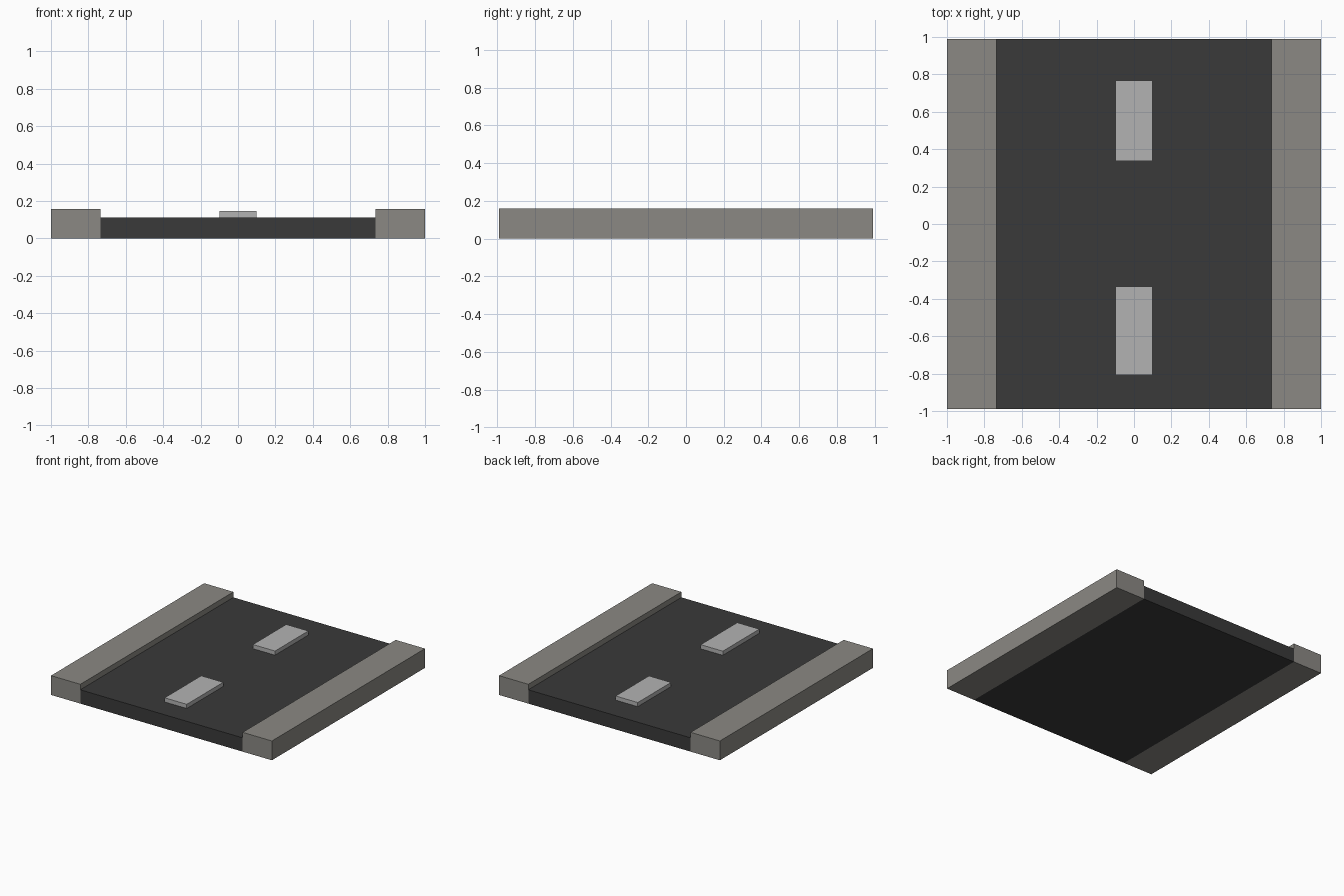
import bpy

if "Cube" in bpy.data.objects:
    bpy.data.objects.remove(bpy.data.objects["Cube"])


def material(name, rgb):
    mat = bpy.data.materials.new(name)
    mat.diffuse_color = (*rgb, 1.0)
    mat.use_nodes = True
    mat.node_tree.nodes["Principled BSDF"].inputs["Base Color"].default_value = mat.diffuse_color
    return mat


def box(name, x, y, z, mat):
    """Box from (min, max) ranges on each axis."""
    bpy.ops.mesh.primitive_cube_add(size=1)
    ob = bpy.context.object
    ob.name = name
    ob.location = [(a + b) / 2 for a, b in (x, y, z)]
    ob.scale = [b - a for a, b in (x, y, z)]
    bpy.ops.object.transform_apply(location=True, rotation=False, scale=True)
    ob.data.materials.append(mat)
    return ob


asphalt = material("asphalt", (0.042, 0.042, 0.042))
concrete = material("concrete", (0.258, 0.25, 0.23))
paint = material("paint", (0.45, 0.45, 0.45))

HALF_LENGTH = 0.99
ROAD_EDGE = 0.735
ROAD_TOP = 0.113
length = (-HALF_LENGTH, HALF_LENGTH)

# Road slab
box("road", (-ROAD_EDGE, ROAD_EDGE), length, (0, ROAD_TOP), asphalt)

# Raised pavements along both sides
box("pavement_left", (-1, -ROAD_EDGE), length, (0, 0.158), concrete)
box("pavement_right", (ROAD_EDGE, 1), length, (0, 0.158), concrete)

# Centre line dashes
for name, y in (("lane_dash_front", (-0.806, -0.333)),
                ("lane_dash_back", (0.336, 0.767))):
    box(name, (-0.1, 0.1), y, (ROAD_TOP, 0.147), paint)
